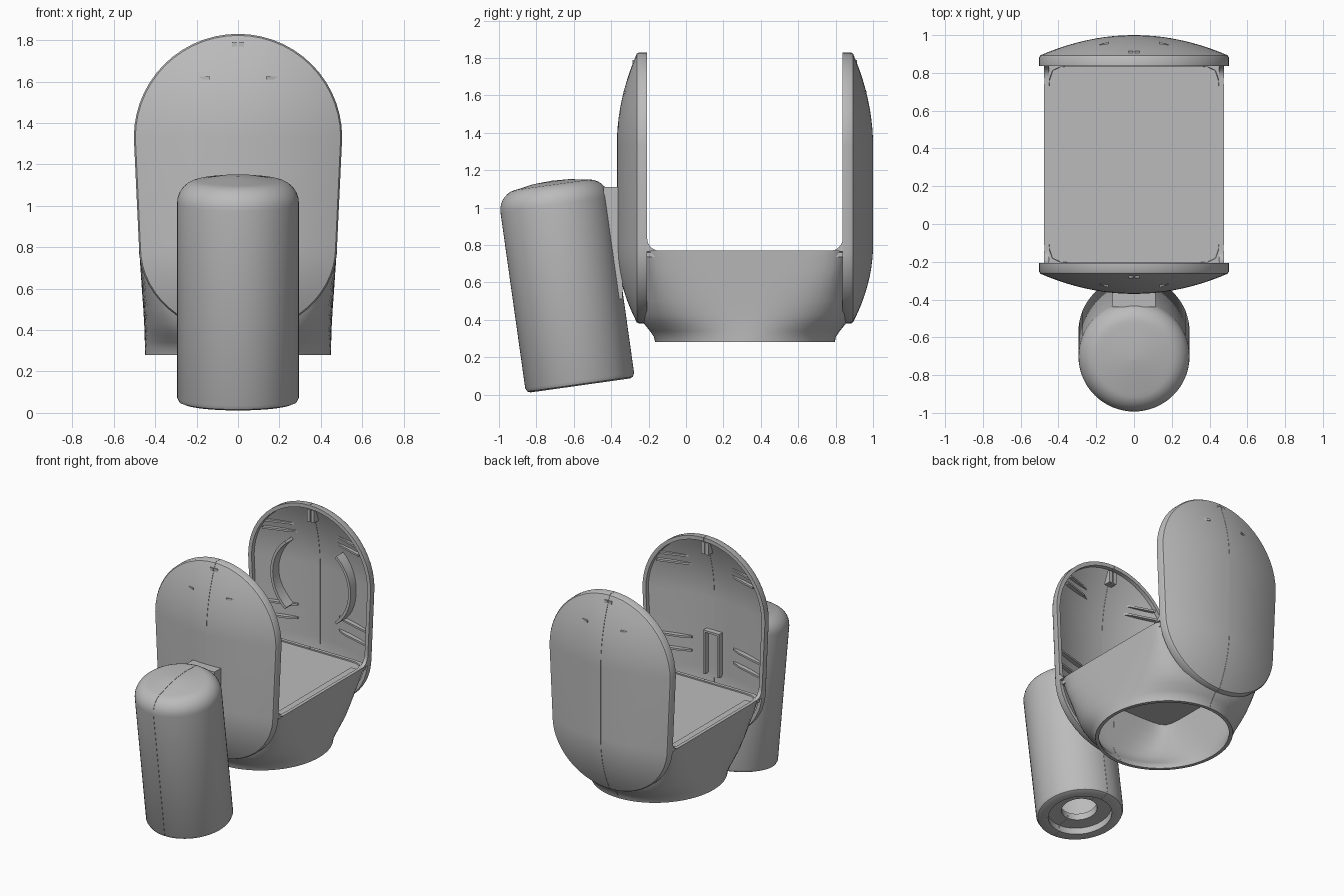
import bpy, bmesh
from math import sin, cos, pi, radians
from mathutils import Matrix, Vector

cube = bpy.data.objects.get("Cube")
if cube:
    bpy.data.objects.remove(cube)

grey = bpy.data.materials.new("plain_grey")
grey.use_nodes = True
COLOUR = (0.5, 0.5, 0.5, 1)
grey.diffuse_color = COLOUR
grey.node_tree.nodes["Principled BSDF"].inputs["Base Color"].default_value = COLOUR

MID = 0.315      # centre of the yoke along y


def finish(bm, name, smooth=True, mirror=False):
    """Turn a bmesh into a grey object, optionally mirrored about x = 0."""
    bmesh.ops.recalc_face_normals(bm, faces=bm.faces)
    mesh = bpy.data.meshes.new(name)
    bm.to_mesh(mesh)
    bm.free()
    mesh.materials.append(grey)
    ob = bpy.data.objects.new(name, mesh)
    bpy.context.collection.objects.link(ob)
    if mirror:
        mod = ob.modifiers.new("mirror", "MIRROR")
        mod.use_mirror_merge = False
    if smooth:
        bpy.ops.object.select_all(action="DESELECT")
        ob.select_set(True)
        bpy.context.view_layer.objects.active = ob
        bpy.ops.object.shade_smooth_by_angle(angle=radians(35))
    return ob


def loft(name, rings, loop=False):
    """Skin closed rings, then split into two halves with a fine seam."""
    bm = bmesh.new()
    rows = [[bm.verts.new(p) for p in ring] for ring in rings]
    pairs = list(zip(rows, rows[1:])) + ([(rows[-1], rows[0])] if loop else [])
    for a, b in pairs:
        for i in range(len(a)):
            j = (i + 1) % len(a)
            bm.faces.new((a[i], a[j], b[j], b[i]))
    bmesh.ops.remove_doubles(bm, verts=bm.verts, dist=0.00005)
    bmesh.ops.bisect_plane(bm, geom=bm.verts[:] + bm.edges[:] + bm.faces[:],
                           plane_co=(0.001, 0, 0), plane_no=(1, 0, 0), clear_inner=True)
    bmesh.ops.holes_fill(bm, edges=[e for e in bm.edges if e.is_boundary], sides=0)
    return finish(bm, name, mirror=True)


def prism(name, points, offset, mirror=False, smooth=False):
    """Extrude a flat 3D polygon by an offset vector."""
    bm = bmesh.new()
    face = bm.faces.new([bm.verts.new(p) for p in points])
    ext = bmesh.ops.extrude_face_region(bm, geom=[face])
    verts = [v for v in ext["geom"] if isinstance(v, bmesh.types.BMVert)]
    bmesh.ops.translate(bm, verts=verts, vec=Vector(offset))
    return finish(bm, name, smooth, mirror)


def box(name, lo, hi, mirror=False):
    (a, b, c), (d, e, f) = lo, hi
    return prism(name, [(a, b, c), (d, b, c), (d, e, c), (a, e, c)], (0, 0, f - c), mirror)


# Cheek outline: each point with the height of its arc centre
SEG = 28
outline = []
for k in range(SEG + 1):
    t = pi * k / SEG
    outline.append((0.503 * cos(t), 0.5 * sin(t), 1.33))
for k in range(SEG + 1):
    t = pi + pi * k / SEG
    outline.append((0.478 * cos(t), 0.42 * sin(t), 0.8))


def cheek(name, side):
    def ring(s, depth):
        return [(x * s, MID + side * depth, c + z * s) for x, z, c in outline]
    steps = [k / 10 for k in range(10)]
    outer = [ring(s, 0.575 + 0.11 * (1 - s * s)) for s in steps + [0.985]]
    rim = [ring(1, 0.566), ring(1, 0.5225), ring(0.945, 0.5225)]
    inner = [ring(s * 0.94, 0.55 + 0.1 * (1 - s * s)) for s in [1] + steps[::-1]]
    return loft(name, outer + rim + inner)


cheek("front_cheek", -1)
cheek("rear_cheek", 1)


# Hollow lower body: round foot growing into a squared saddle
def section(z, hx, hy, n, wall=0):
    pts = []
    for k in range(96):
        t = 2 * pi * k / 96
        c, s = cos(t), sin(t)
        r = (abs(c) ** n + abs(s) ** n) ** (-1 / n)
        pts.append(((hx - wall) * c * r, MID + (hy - wall) * s * r, z))
    return pts


levels = [(0.28, 0.45, 0.48, 2), (0.31, 0.45, 0.487, 2.05), (0.34, 0.45, 0.508, 2.2),
          (0.38, 0.451, 0.54, 2.5), (0.43, 0.453, 0.556, 3), (0.5, 0.457, 0.556, 3.8),
          (0.58, 0.463, 0.553, 5), (0.67, 0.469, 0.548, 8), (0.77, 0.476, 0.545, 16)]
loft("lower_body", [section(*v) for v in levels]
     + [section(*v, wall=0.025) for v in levels[::-1]], loop=True)

# Saddle floor and its sunken side ledges
box("saddle_floor", (-0.46, MID - 0.53, 0.735), (0.46, MID + 0.53, 0.76))
box("floor_side_ledge", (0.4, MID - 0.44, 0.758), (0.46, MID + 0.44, 0.765), mirror=True)
box("floor_cross_bar", (-0.3, MID - 0.02, 0.68), (0.3, MID + 0.02, 0.74))

# Rounded corners where saddle edges meet the cheek rims
R = 0.065
for side, label in ((-1, "front"), (1, "rear")):
    corner = [(0.45, MID + side * 0.5235, 0.765)]
    for k in range(9):
        t = pi / 2 * k / 8
        corner.append((0.45, MID + side * (0.5225 - R + R * sin(t)), 0.77 + R - R * cos(t)))
    prism(label + "_corner_fillet", corner, (0.027, 0, 0), mirror=True)

    # Stiffening fins inside each cheek
    for n, (z, scale) in enumerate(((0.9, 1), (1.0, 1), (1.55, 0.86), (1.61, 0.8))):
        fin = [(0.46, 0.53), (0.46, 0.57), (0.17, 0.65), (0.17, 0.625), (0.24, 0.59)]
        prism(f"{label}_fin_{n + 1}", [(x * scale, MID + side * d, z) for x, d in fin],
              (0, 0, 0.014), mirror=True)

    # Screw boss at the top of each cheek
    box(label + "_top_boss", (0.004, MID + side * 0.535, 1.7),
        (0.03, MID + side * 0.6, 1.79), mirror=True)

# Curved retaining ribs inside the rear cheek
arc = [(r * cos(t), r * sin(t)) for r, order in ((0.33, 1), (0.31, -1))
       for t in [radians(-50 + 5 * k) for k in range(21)][::order]]
prism("rear_curved_rib", [(x, MID + 0.535, 1.25 + z) for x, z in arc],
      (0, 0.085, 0), mirror=True, smooth=True)

# Cable port frame inside the front cheek
box("cable_port_side", (0.05, MID - 0.65, 0.77), (0.065, MID - 0.61, 1.08), mirror=True)
box("cable_port_top", (-0.065, MID - 0.65, 1.08), (0.065, MID - 0.61, 1.095))

# Bracket joining the pod to the front cheek
box("pod_bracket", (-0.115, -0.44, 0.51), (0.115, -0.34, 1.11))

# Tilted hollow pod, turned from one profile
L, RAD, ROUND = 1.105, 0.294, 0.11
profile = [(0, L - 0.04), (0.2, L - 0.045), (0.262, L - 0.12), (0.262, 0.1), (0.12, 0.1),
           (0.12, 0.05), (0.215, 0.05), (0.215, 0), (0.268, 0), (0.285, 0.007), (RAD, 0.026)]
for k in range(9):
    t = pi / 2 * k / 8
    profile.append((RAD - ROUND + ROUND * cos(t), L - 0.02 - ROUND + ROUND * sin(t)))
profile += [(0.1, L - 0.005), (0, L)]
place = Matrix.Translation((0, -0.565, 0.049)) @ Matrix.Rotation(radians(8), 4, "X")
loft("pod", [[place @ Vector((r * cos(2 * pi * k / 64), r * sin(2 * pi * k / 64), z))
              for k in range(64)] for r, z in profile])
